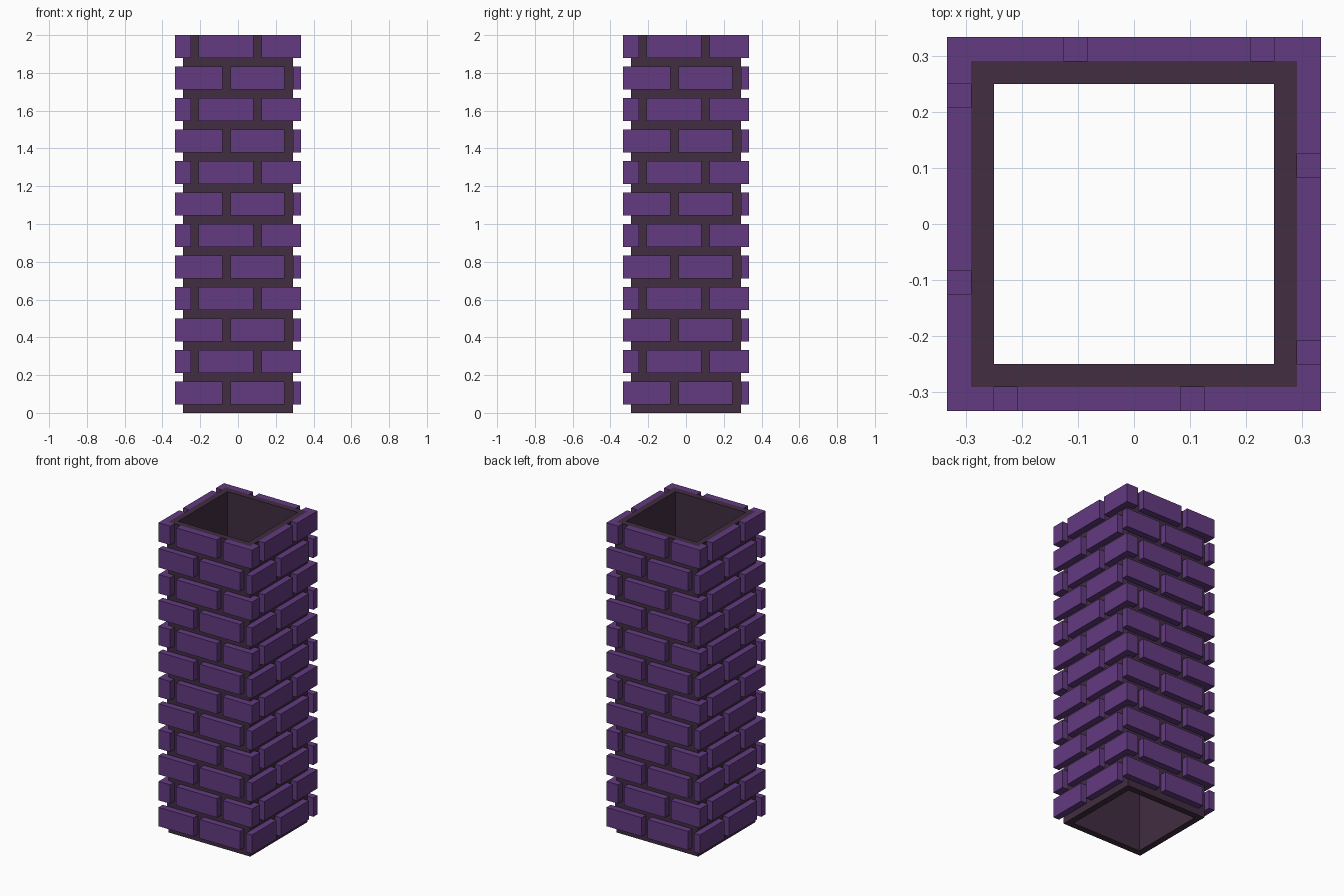
import bpy, bmesh, math
from mathutils import Matrix

if "Cube" in bpy.data.objects:
    bpy.data.objects.remove(bpy.data.objects["Cube"], do_unlink=True)

OUTER, CORE, HOLE = 0.333, 0.291, 0.25   # half widths
HEIGHT, ROWS = 2.0, 12
PITCH = HEIGHT / ROWS
JOINT = 0.045                            # mortar gap below each course


def material(name, rgb):
    m = bpy.data.materials.new(name)
    m.use_nodes = True
    m.diffuse_color = (*rgb, 1)
    bsdf = next(n for n in m.node_tree.nodes if n.type == 'BSDF_PRINCIPLED')
    bsdf.inputs["Base Color"].default_value = (*rgb, 1)
    return m


def make_object(name, bm, mat):
    bmesh.ops.recalc_face_normals(bm, faces=bm.faces)
    mesh = bpy.data.meshes.new(name)
    bm.to_mesh(mesh)
    bm.free()
    mesh.materials.append(mat)
    obj = bpy.data.objects.new(name, mesh)
    bpy.context.collection.objects.link(obj)
    return obj


def add_brick(bm, footprint, z0, z1, turn):
    """Extrude a footprint upwards and turn it to one of the four sides."""
    rot = Matrix.Rotation(turn * math.pi / 2, 3, 'Z')
    face = bm.faces.new([bm.verts.new((x, y, z0)) for x, y in footprint])
    ext = bmesh.ops.extrude_face_region(bm, geom=[face], use_keep_orig=True)
    top = [v for v in ext["geom"] if isinstance(v, bmesh.types.BMVert)]
    for v in top:
        v.co.z = z1
    for v in set(top) | set(face.verts):
        v.co = rot @ v.co


def straight(x0, x1):
    return [(x0, -OUTER), (x1, -OUTER), (x1, -CORE), (x0, -CORE)]


# Footprints on the front side; every side repeats them by quarter turns
corner = [(0.125, -OUTER), (OUTER, -OUTER), (OUTER, -0.25),
          (CORE, -0.25), (CORE, -CORE), (0.125, -CORE)]
lower_course = [straight(-OUTER, -0.083), straight(-0.04, 0.247)]
upper_course = [straight(-0.208, 0.083), corner]

purple = material("purple brick", (0.125, 0.043, 0.219))
dark = material("dark mortar", (0.052, 0.026, 0.052))

# Brick courses: two alternating patterns stacked up the shaft
for i, (name, course) in enumerate((("lower_brick_courses", lower_course),
                                    ("upper_brick_courses", upper_course))):
    bm = bmesh.new()
    for turn in range(4):
        for footprint in course:
            add_brick(bm, footprint, i * PITCH + JOINT, (i + 1) * PITCH, turn)
    bricks = make_object(name, bm, purple)
    stack = bricks.modifiers.new("stack", 'ARRAY')
    stack.count = ROWS // 2
    stack.use_relative_offset = False
    stack.use_constant_offset = True
    stack.constant_offset_displace = (0, 0, 2 * PITCH)

# Mortar core: a square tube open at both ends
bm = bmesh.new()
rings = [[bm.verts.new((sx * r, sy * r, z))
          for sx, sy in ((-1, -1), (1, -1), (1, 1), (-1, 1))]
         for r, z in ((HOLE, 0), (CORE, 0), (CORE, HEIGHT), (HOLE, HEIGHT))]
for k in range(4):
    a, b = rings[k], rings[(k + 1) % 4]
    for j in range(4):
        n = (j + 1) % 4
        bm.faces.new((a[j], a[n], b[n], b[j]))
make_object("mortar_core", bm, dark)
